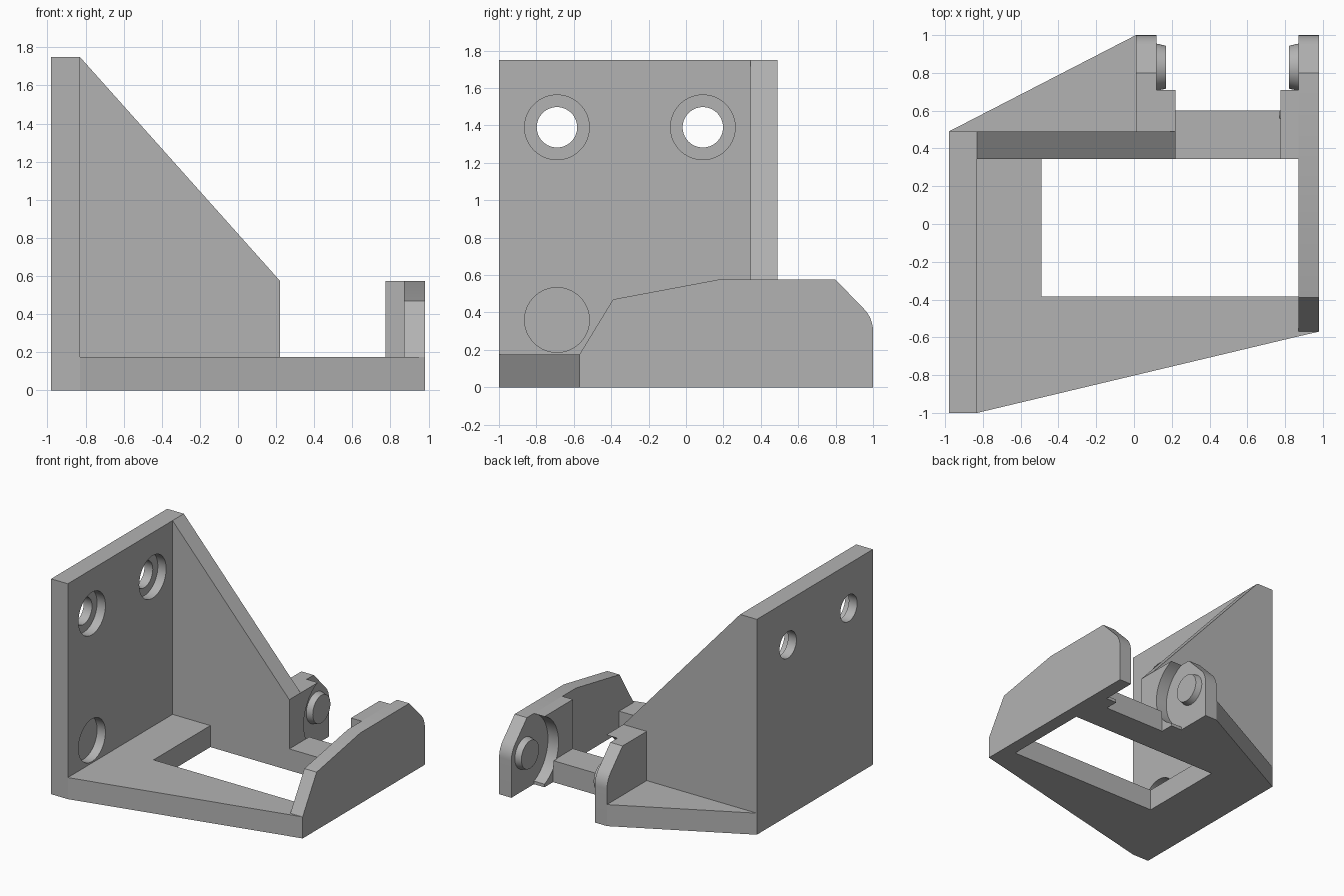
import bpy, bmesh, math
from mathutils import Matrix, Vector

default = bpy.data.objects.get("Cube")
if default:
    bpy.data.objects.remove(default)

grey = bpy.data.materials.new("plain grey")
grey.use_nodes = True
COLOUR = (0.45, 0.45, 0.45, 1)
grey.diffuse_color = COLOUR
grey.node_tree.nodes["Principled BSDF"].inputs["Base Color"].default_value = COLOUR


def add_object(name, bm):
    bmesh.ops.recalc_face_normals(bm, faces=bm.faces)
    mesh = bpy.data.meshes.new(name)
    bm.to_mesh(mesh)
    bm.free()
    mesh.materials.append(grey)
    obj = bpy.data.objects.new(name, mesh)
    bpy.context.collection.objects.link(obj)
    return obj


def prism(name, outline, axis, low, high):
    """Extrude a flat outline along the x, y or z axis."""
    place = {"x": lambda a, b: (low, a, b),
             "y": lambda a, b: (a, low, b),
             "z": lambda a, b: (a, b, low)}[axis]
    bm = bmesh.new()
    face = bm.faces.new([bm.verts.new(place(a, b)) for a, b in outline])
    side = bmesh.ops.extrude_face_region(bm, geom=[face])["geom"]
    shift = Vector([(high - low) * (axis == k) for k in "xyz"])
    verts = [v for v in side if isinstance(v, bmesh.types.BMVert)]
    bmesh.ops.translate(bm, verts=verts, vec=shift)
    return add_object(name, bm)


def box(name, x0, x1, y0, y1, z0, z1):
    return prism(name, [(x0, y0), (x1, y0), (x1, y1), (x0, y1)], "z", z0, z1)


def rod(name, x0, x1, y, z, r0, r1=None):
    """Round rod along x, from radius r0 to r1."""
    bm = bmesh.new()
    bmesh.ops.create_cone(bm, cap_ends=True, segments=64, radius1=r0,
                          radius2=r0 if r1 is None else r1, depth=abs(x1 - x0))
    turn = Matrix.Rotation(math.copysign(math.pi / 2, x1 - x0), 4, "Y")
    bm.transform(Matrix.Translation(((x0 + x1) / 2, y, z)) @ turn)
    return add_object(name, bm)


def cut(obj, cutters):
    for cutter in cutters:
        mod = obj.modifiers.new("cut", "BOOLEAN")
        mod.operation = "DIFFERENCE"
        mod.solver = "EXACT"
        mod.object = cutter
    graph = bpy.context.evaluated_depsgraph_get()
    mesh = bpy.data.meshes.new_from_object(obj.evaluated_get(graph))
    obj.modifiers.clear()
    obj.data = mesh
    for cutter in cutters:
        bpy.data.objects.remove(cutter)


def smooth(obj):
    bpy.ops.object.select_all(action="DESELECT")
    obj.select_set(True)
    bpy.context.view_layer.objects.active = obj
    bpy.ops.object.shade_smooth_by_angle(angle=math.radians(30))


FLOOR, LUG_TOP = 0.175, 0.575
PIN_Y, PIN_Z = 0.83, 0.3

# Mounting wall: three counterbored screw holes and one wide plain hole
wall = box("mounting_wall", -0.98, -0.83, -1, 0.49, 0, 1.75)
holes = []
for y, z in [(-0.69, 1.39), (0.09, 1.39), (-0.69, 0.36)]:
    holes.append(rod("screw_hole", -1.1, -0.7, y, z, 0.108))
    holes.append(rod("counterbore", -0.905, -0.7, y, z, 0.173))
holes.append(rod("wide_hole", -1.1, -0.7, 0.09, 0.36, 0.173))
cut(wall, holes)
smooth(wall)

# Floor plate with its window and the clearance round the pins
floor = prism("floor_plate", [(-0.83, -1), (0.87, -0.595), (0.98, -0.57), (0.87, -0.57),
                              (0.87, 0.6), (0.01, 0.6), (0.01, 1), (-0.98, 0.49),
                              (-0.83, 0.49)], "z", 0, FLOOR)
cut(floor, [box("window", -0.49, 0.87, -0.385, 0.345, -0.1, 0.3)]
    + [rod("relief", a, b, PIN_Y, PIN_Z, 0.3) for a, b in [(0.12, 0.22), (0.77, 0.87)]])
smooth(floor)

# Sloping gusset that braces the wall
prism("gusset", [(-0.83, 0), (0.22, 0), (0.22, LUG_TOP), (-0.83, 1.75)], "y", 0.345, 0.49)

# Shared rounded rear end of both lugs
rear = [(0.8, LUG_TOP)]
for i in range(9):
    a = math.radians(45 - 45 * i / 8)
    rear.append((PIN_Y + 0.17 * math.cos(a), PIN_Z + 0.17 * math.sin(a)))
rear.append((1, 0))

inner_lug = prism("inner_lug", [(0.49, 0), (0.49, LUG_TOP)] + rear, "x", 0.01, 0.12)
side_rail = prism("side_rail", [(-0.57, 0), (-0.57, FLOOR), (-0.39, 0.47), (0.17, LUG_TOP)]
                  + rear, "x", 0.87, 0.98)
smooth(inner_lug)
smooth(side_rail)

# Blocks hollowed round the pins, and the facing pins themselves
for side, x0, x1, front in [("inner", 0.12, 0.22, 0.49), ("outer", 0.87, 0.775, 0.345)]:
    block = box(side + "_block", min(x0, x1), max(x0, x1), front, 0.71, 0, LUG_TOP)
    cut(block, [rod("relief", min(x0, x1) - 0.05, max(x0, x1) + 0.05, PIN_Y, PIN_Z, 0.3)])
    smooth(block)
    inward = math.copysign(0.05, x1 - x0)
    smooth(rod(side + "_pin", x0, x0 + inward, PIN_Y, PIN_Z, 0.125, 0.113))
